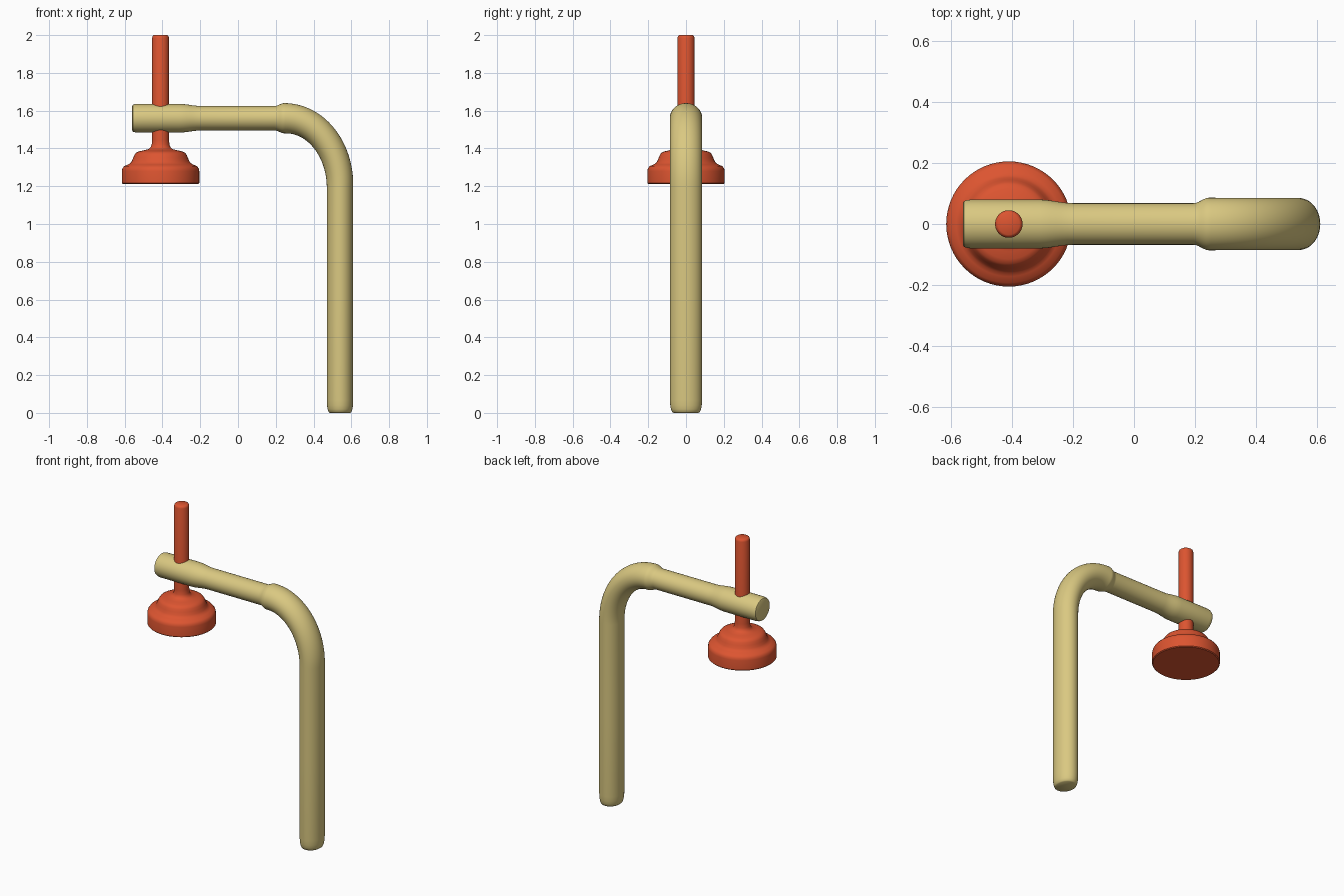
import bpy, bmesh, math
from mathutils import Vector

if "Cube" in bpy.data.objects:
    bpy.data.objects.remove(bpy.data.objects["Cube"])


def material(name, color):
    mat = bpy.data.materials.new(name)
    mat.diffuse_color = (*color, 1)
    mat.use_nodes = True
    mat.node_tree.nodes["Principled BSDF"].inputs["Base Color"].default_value = mat.diffuse_color
    return mat


def skin_rings(name, rings, mat):
    """Join equal rings of points into a closed, capped surface."""
    bm = bmesh.new()
    loops = [[bm.verts.new(p) for p in ring] for ring in rings]
    n = len(loops[0])
    for a, b in zip(loops, loops[1:]):
        for i in range(n):
            j = (i + 1) % n
            bm.faces.new((a[i], a[j], b[j], b[i]))
    bm.faces.new(loops[0])
    bm.faces.new(loops[-1])
    bmesh.ops.recalc_face_normals(bm, faces=bm.faces)
    mesh = bpy.data.meshes.new(name)
    bm.to_mesh(mesh)
    bm.free()
    mesh.materials.append(mat)
    obj = bpy.data.objects.new(name, mesh)
    bpy.context.collection.objects.link(obj)
    bpy.ops.object.select_all(action='DESELECT')
    obj.select_set(True)
    bpy.context.view_layer.objects.active = obj
    bpy.ops.object.shade_smooth_by_angle(angle=math.radians(40))
    return obj


def sweep(name, stations, mat, n=48):
    """Sweep an ellipse along a path in the XZ plane: (x, z, in-plane radius, y radius)."""
    pts = [Vector((s[0], 0, s[1])) for s in stations]
    rings = []
    for k, (x, z, r, ry) in enumerate(stations):
        t = (pts[min(k + 1, len(pts) - 1)] - pts[max(k - 1, 0)]).normalized()
        normal = Vector((-t.z, 0, t.x))
        rings.append([pts[k] + normal * r * math.cos(a) + Vector((0, ry * math.sin(a), 0))
                      for a in (math.tau * i / n for i in range(n))])
    return skin_rings(name, rings, mat)


def lathe(name, cx, profile, mat, n=64):
    """Revolve (radius, z) points about a vertical axis at x = cx."""
    rings = [[(cx + r * math.cos(math.tau * i / n), r * math.sin(math.tau * i / n), z)
              for i in range(n)] for r, z in profile]
    return skin_rings(name, rings, mat)


def blend(x0, x1, a, b, steps=6):
    """Eased change of section along the horizontal arm."""
    out = []
    for i in range(steps + 1):
        t = i / steps
        s = t * t * (3 - 2 * t)
        out.append((x0 + (x1 - x0) * t, ARM_Z, a[0] + (b[0] - a[0]) * s, a[1] + (b[1] - a[1]) * s))
    return out


tan = material("tan", (0.70, 0.58, 0.22))
red = material("red", (0.72, 0.09, 0.03))

# Bent pipe: rounded foot, upright, elbow, slim arm, thicker end
ARM_Z, LEG_X, BEND_X, BEND_Z = 1.56, 0.54, 0.25, 1.2
leg, elbow, slim, tip = (0.07, 0.085), (0.08, 0.086), (0.065, 0.068), (0.076, 0.08)

path = [(LEG_X, z, leg[0] * f, leg[1] * f)
        for z, f in ((0, 0.78), (0.005, 0.87), (0.02, 0.94), (0.04, 0.98), (0.07, 1), (0.6, 1))]
for i in range(25):
    a = math.pi / 2 * i / 24
    t = i / 24
    path.append((BEND_X + (LEG_X - BEND_X) * math.cos(a), BEND_Z + (ARM_Z - BEND_Z) * math.sin(a),
                 leg[0] + (elbow[0] - leg[0]) * t, leg[1] + (elbow[1] - leg[1]) * t))
path += blend(0.245, 0.195, elbow, slim)
path += blend(-0.2, -0.31, slim, tip)
path += [(x, ARM_Z, tip[0] * f, tip[1] * f)
         for x, f in ((-0.535, 1), (-0.55, 0.97), (-0.557, 0.93), (-0.56, 0.85))]
sweep("bent_pipe", path, tan)

# Stepped foot pad flowing into a threaded-style rod
pad_profile = [(0.2, 1.212), (0.205, 1.217), (0.205, 1.28), (0.202, 1.294), (0.193, 1.306),
               (0.172, 1.315), (0.16, 1.322), (0.152, 1.333), (0.145, 1.35), (0.138, 1.366),
               (0.13, 1.377), (0.115, 1.384), (0.09, 1.39), (0.065, 1.396), (0.053, 1.405),
               (0.047, 1.42), (0.045, 1.445), (0.045, 1.985), (0.042, 1.995), (0.035, 2.0)]
lathe("clamp_pad_and_rod", -0.41, pad_profile, red)
